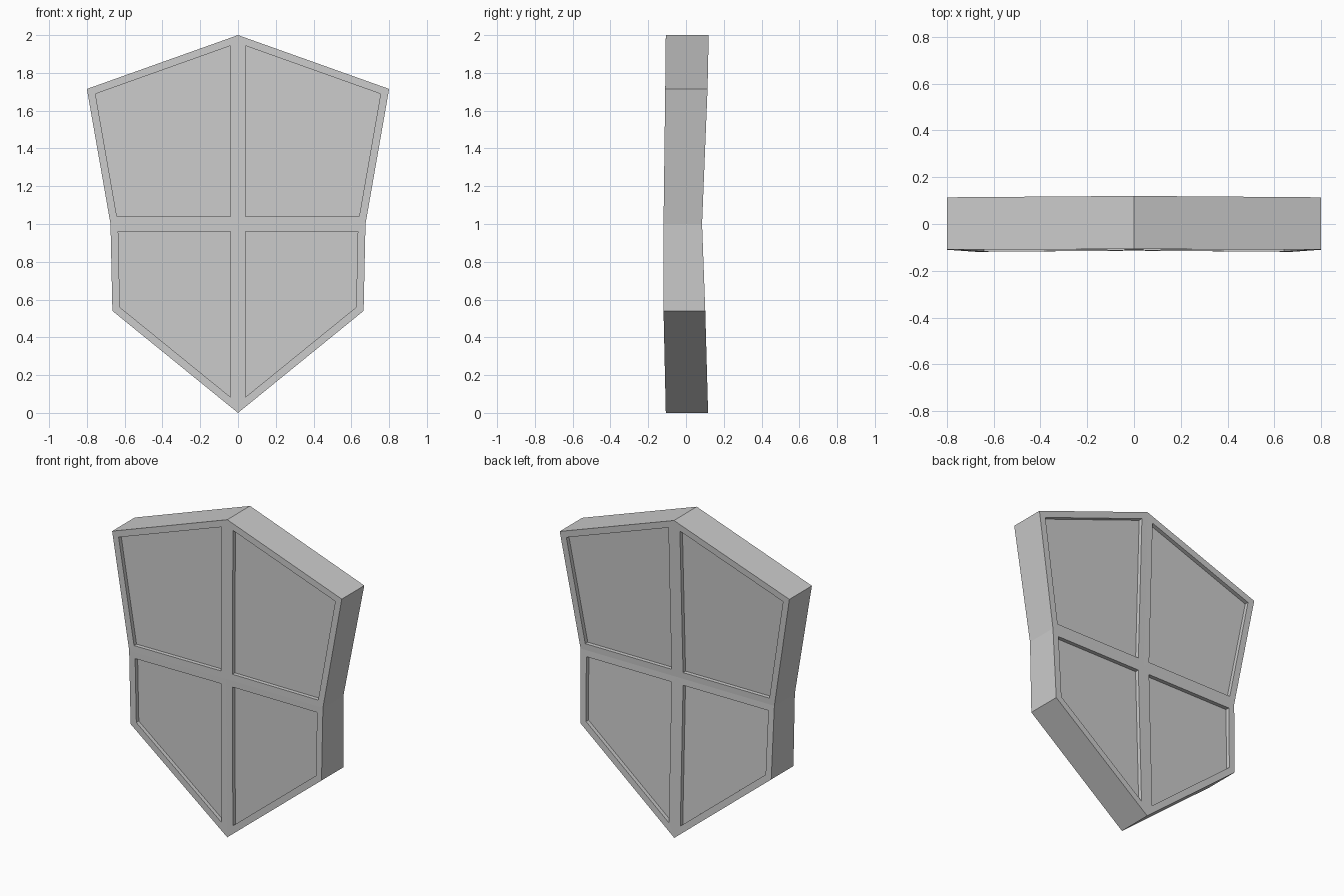
import bpy, bmesh

if "Cube" in bpy.data.objects:
    bpy.data.objects.remove(bpy.data.objects["Cube"])

# Half outline, plus the centre point: (x, z, front y, back y)
P = [(0, 2, -0.107, 0.12), (0.8, 1.715, -0.11, 0.114), (0.675, 1, -0.119, 0.085),
     (0.665, 0.54, -0.119, 0.102), (0, 0, -0.107, 0.117), (0, 1, -0.114, 0.085)]

bm = bmesh.new()
front = [bm.verts.new((x, f, z)) for x, z, f, b in P]
back = [bm.verts.new((x, b, z)) for x, z, f, b in P]

# Upper and lower quarter panels on both faces
panels = []
for q in ((0, 5, 2, 1), (5, 4, 3, 2)):
    panels.append(bm.faces.new([front[i] for i in q]))
    panels.append(bm.faces.new([back[i] for i in reversed(q)]))

# Rim
for i in range(4):
    bm.faces.new((front[i], front[i + 1], back[i + 1], back[i]))

bm.normal_update()
# Orient explicitly: front panels look to -y, back to +y, rim outwards
for f in bm.faces:
    c, n = f.calc_center_median(), f.normal
    if f in panels:
        wrong = n.y * c.y < 0
    else:
        wrong = n.x * c.x + n.z * (c.z - 1) < 0
    if wrong:
        f.normal_flip()
bm.normal_update()

# Raised border around each panel, then a straight-walled recess
bmesh.ops.inset_individual(bm, faces=panels, thickness=0.04, use_even_offset=True)
inner = bmesh.ops.inset_individual(bm, faces=panels, thickness=0.0, depth=0.0)
for f in panels:
    step = 0.025 if f.calc_center_median().y < 0 else -0.025
    for v in f.verts:
        v.co.y += step

me = bpy.data.meshes.new("shield")
bm.to_mesh(me)
bm.free()
shield = bpy.data.objects.new("shield", me)
bpy.context.collection.objects.link(shield)

# Other half
mirror = shield.modifiers.new("mirror", 'MIRROR')
mirror.use_axis[0] = True
mirror.use_clip = True
mirror.merge_threshold = 0.0005
